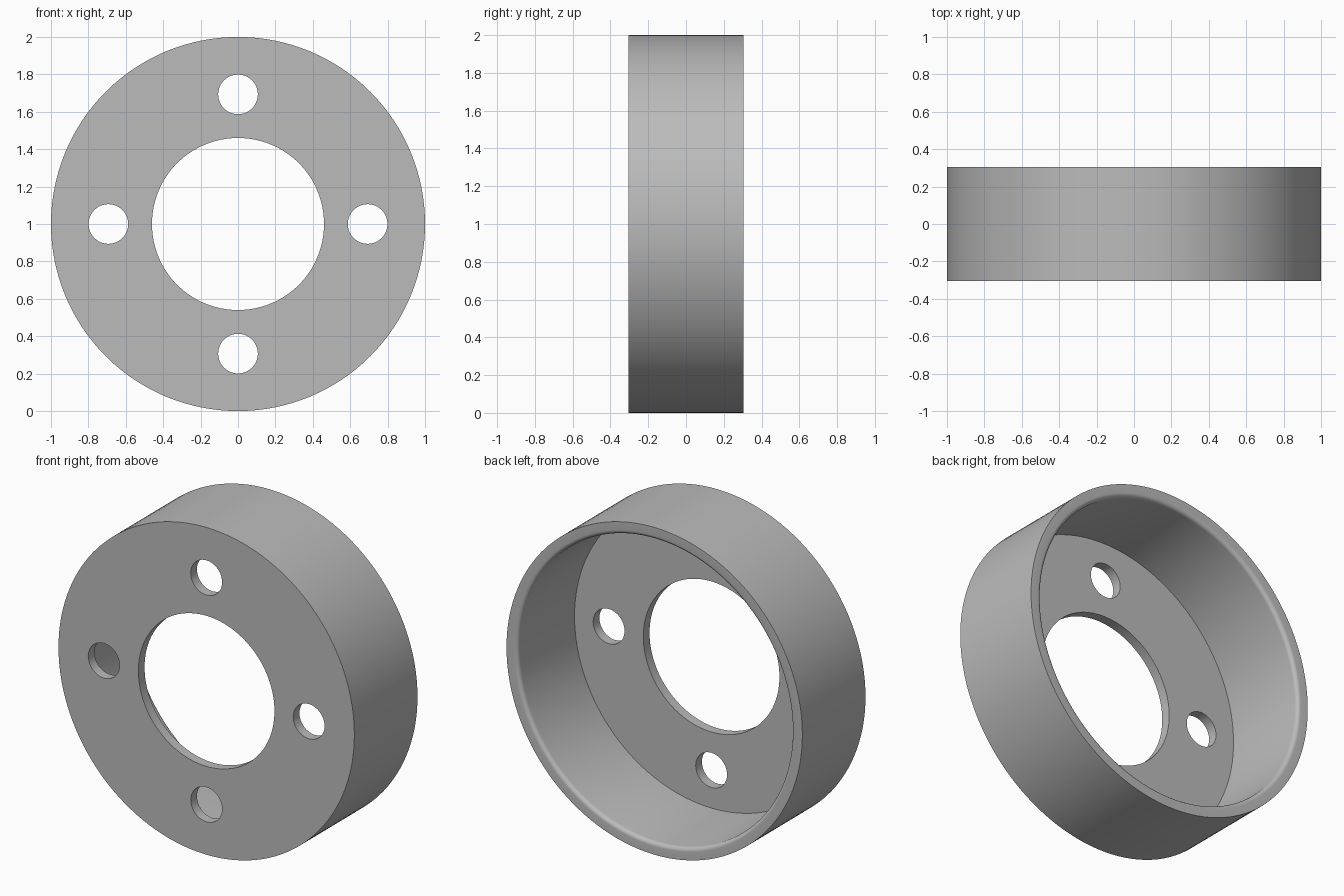
import bpy, bmesh, math
from mathutils import Matrix, Vector

if "Cube" in bpy.data.objects:
    bpy.data.objects.remove(bpy.data.objects["Cube"], do_unlink=True)

HALF_DEPTH = 0.305
PLATE = 0.06        # front plate thickness
INNER = 0.925       # cavity radius
LIP = 0.025         # rounding of the inner back rim
BORE = 0.46
SEGMENTS = 128

grey = bpy.data.materials.new("plain grey")
grey.use_nodes = True
colour = (0.5, 0.5, 0.5, 1)
grey.diffuse_color = colour
grey.node_tree.nodes["Principled BSDF"].inputs["Base Color"].default_value = colour


def make_object(name, bm):
    bmesh.ops.recalc_face_normals(bm, faces=bm.faces)
    mesh = bpy.data.meshes.new(name)
    bm.to_mesh(mesh)
    bm.free()
    mesh.materials.append(grey)
    obj = bpy.data.objects.new(name, mesh)
    bpy.context.collection.objects.link(obj)
    return obj


# Cup cross-section (radius, y), closed loop with a rounded inner lip
floor = -HALF_DEPTH + PLATE
profile = [(BORE, floor), (BORE, -HALF_DEPTH), (1, -HALF_DEPTH), (1, HALF_DEPTH)]
for i in range(7):
    a = math.pi / 2 * i / 6
    profile.append((INNER + LIP * (1 - math.sin(a)),
                    HALF_DEPTH - LIP * (1 - math.cos(a))))
profile.append((INNER, floor))

# Spin the section around the horizontal axis
bm = bmesh.new()
verts = [bm.verts.new((r, y, 0)) for r, y in profile]
edges = [bm.edges.new((v, verts[(i + 1) % len(verts)])) for i, v in enumerate(verts)]
bmesh.ops.spin(bm, geom=verts + edges, cent=(0, 0, 0), axis=(0, 1, 0),
               angle=math.tau, steps=SEGMENTS, use_merge=True)
bmesh.ops.remove_doubles(bm, verts=bm.verts, dist=1e-5)
bmesh.ops.translate(bm, verts=bm.verts, vec=(0, 0, 1))
cup = make_object("flanged_cup", bm)

# Four bolt holes through the front plate
bm = bmesh.new()
for i in range(4):
    a = i * math.pi / 2
    place = Matrix.Translation(Vector((0.693 * math.cos(a), floor - PLATE / 2,
                                       1 + 0.693 * math.sin(a))))
    bmesh.ops.create_cone(bm, cap_ends=True, segments=48, radius1=0.106, radius2=0.106,
                          depth=PLATE * 3, matrix=place @ Matrix.Rotation(math.pi / 2, 4, 'X'))
cutter = make_object("bolt_hole_cutter", bm)
cutter.hide_render = True

bpy.ops.object.select_all(action='DESELECT')
cup.select_set(True)
bpy.context.view_layer.objects.active = cup
cut = cup.modifiers.new("bolt holes", 'BOOLEAN')
cut.object = cutter
cut.operation = 'DIFFERENCE'
cut.solver = 'EXACT'
bpy.ops.object.modifier_apply(modifier=cut.name)
bpy.data.objects.remove(cutter, do_unlink=True)
bpy.ops.object.shade_smooth_by_angle(angle=math.radians(30))
